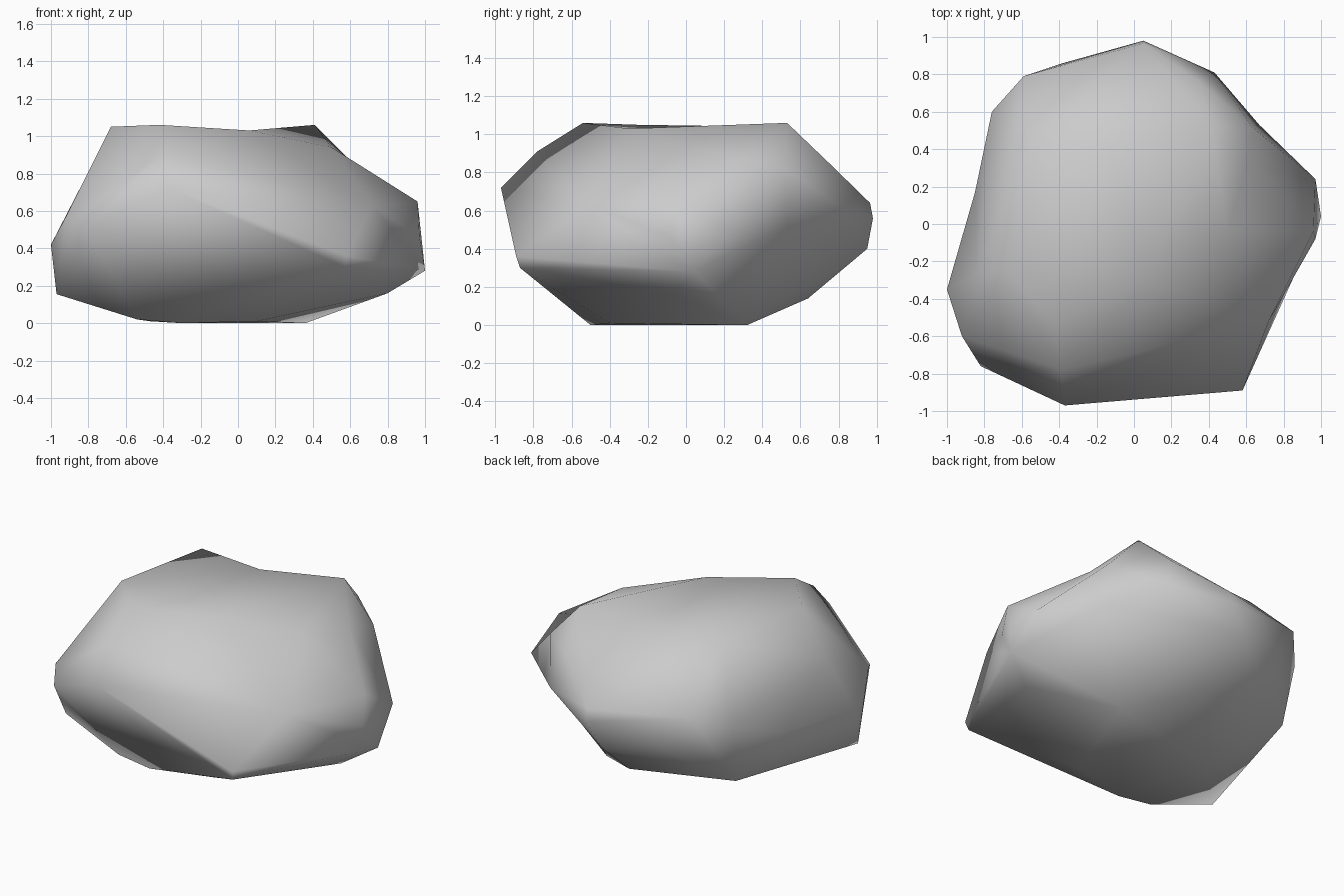
import bpy
import bmesh
from mathutils import Vector

cube = bpy.data.objects.get("Cube")
if cube:
    bpy.data.objects.remove(cube, do_unlink=True)

# Boulder corners, ring by ring
crown = [(-.42, -.54, 1.06), (-.68, -.25, 1.05), (-.56, .42, 1.04),
         (.41, .53, 1.06), (.5, -.04, .94)]
shoulder = [(-.39, -.78, .91), (.63, .52, .82), (.75, .2, .77),
            (.35, .76, .84), (-.37, -.97, .72)]
waist = [(.96, -.04, .65), (.97, .24, .49), (.97, -.08, .46), (.43, .81, .62),
         (.05, .98, .56), (.05, .965, .64), (-.38, .86, .47),
         (-.59, .79, .68), (-.76, .6, .59), (-1, -.35, .42),
         (-.92, -.6, .57), (-.82, -.76, .51), (.58, -.89, .36)]
skirt = [(.57, -.87, .3), (1, .04, .28), (-.05, .95, .4), (-.73, .52, .2),
         (-.97, -.42, .155), (.8, -.06, .16)]
base = [(-.54, -.48, .02), (-.3, -.5, 0), (.1, -.4, .01), (.36, .32, 0),
        (-.47, .1, .01), (-.03, .64, .14)]
# Shallow hollows, joined to the shell first and then pressed in
hollows = [(-.14, .43, 1.01), (.06, -.3, 1.03), (.1, .02, 1.01),
           (.6, .31, .87), (.72, -.52, .63), (.67, .53, .52),
           (-.84, -.27, .73), (-.85, .17, .42)]

centre = Vector((0, 0, .52))
bm = bmesh.new()
for co in crown + shoulder + waist + skirt + base:
    bm.verts.new(co)
pressed = []
for co in hollows:
    target = Vector(co)
    pressed.append((bm.verts.new(centre + (target - centre) * 1.1), target))

# Skin the corners
bmesh.ops.convex_hull(bm, input=bm.verts[:])
for vert, target in pressed:
    vert.co = target
loose = [v for v in bm.verts if not v.link_faces]
bmesh.ops.delete(bm, geom=loose, context='VERTS')
bmesh.ops.recalc_face_normals(bm, faces=bm.faces[:])
for face in bm.faces:
    face.smooth = True

mesh = bpy.data.meshes.new("boulder")
bm.to_mesh(mesh)
bm.free()
boulder = bpy.data.objects.new("boulder", mesh)
bpy.context.collection.objects.link(boulder)

# Stone colour
stone = bpy.data.materials.new("grey_stone")
stone.use_nodes = True
grey = (.6, .6, .6, 1)
stone.diffuse_color = grey
stone.node_tree.nodes["Principled BSDF"].inputs["Base Color"].default_value = grey
mesh.materials.append(stone)
